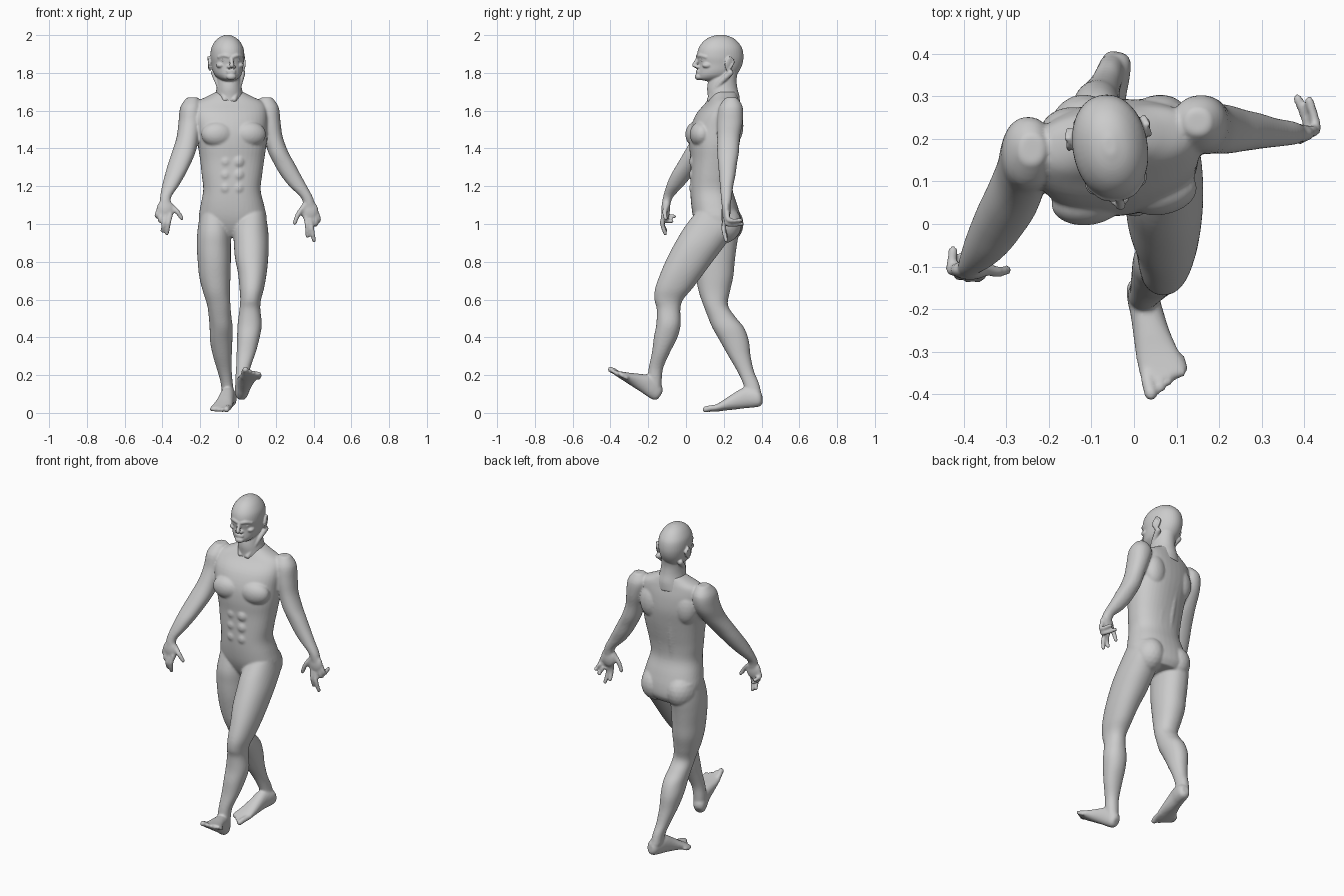
import bpy, bmesh, math
from mathutils import Vector, Matrix

def spline(rows, steps):
    """Catmull-Rom through equal-length tuples."""
    out = []
    for i in range(len(rows) - 1):
        p = [rows[max(i - 1, 0)], rows[i], rows[i + 1], rows[min(i + 2, len(rows) - 1)]]
        for s in range(steps):
            t = s / steps
            out.append([0.5 * (2 * b + (c - a) * t + (2 * a - 5 * b + 4 * c - d) * t * t
                               + (3 * b - a - 3 * c + d) * t ** 3) for a, b, c, d in zip(*p)])
    return out + [list(rows[-1])]

def loft(bm, rows, power=2.0, matrix=Matrix(), n=40):
    """Rings (cx, cy, cz, rx, ry, yaw degrees) skinned along z."""
    rings = []
    for cx, cy, cz, rx, ry, yaw in spline(rows, 4):
        ring, rot = [], Matrix.Rotation(math.radians(yaw), 3, 'Z')
        for k in range(n):
            c, s = math.cos(math.tau * k / n), math.sin(math.tau * k / n)
            p = Vector((rx * math.copysign(abs(c) ** (2 / power), c),
                        ry * math.copysign(abs(s) ** (2 / power), s), 0))
            ring.append(bm.verts.new(matrix @ (rot @ p + Vector((cx, cy, cz)))))
        rings.append(ring)
    for a, b in zip(rings, rings[1:]):
        for k in range(n):
            bm.faces.new((a[k], a[(k + 1) % n], b[(k + 1) % n], b[k]))
    bm.faces.new(rings[0][::-1])
    bm.faces.new(rings[-1])

def limb(bm, rows):
    """Rows of z, x min, x max, y min, y max."""
    loft(bm, [((a + b) / 2, (c + d) / 2, z, (b - a) / 2, (d - c) / 2, 0) for z, a, b, c, d in rows], 2.15)

def ball(bm, pos, size, matrix=Matrix(), sub=3):
    m = matrix @ Matrix.Translation(pos) @ Matrix.Diagonal((*size, 1))
    bmesh.ops.create_icosphere(bm, subdivisions=sub, radius=1, matrix=m)

def tube(bm, pts, r0, r1, matrix=Matrix()):
    """Round-ended rod made of closely spaced balls."""
    path = spline(pts, 8)
    for i, p in enumerate(path):
        r = r0 + (r1 - r0) * i / (len(path) - 1)
        ball(bm, p, (r, r, r), matrix, 2)

def finish(bm, name, voxel=None, smooth=5):
    bmesh.ops.recalc_face_normals(bm, faces=bm.faces)
    for f in bm.faces:
        f.smooth = True
    me = bpy.data.meshes.new(name)
    bm.to_mesh(me)
    bm.free()
    ob = bpy.data.objects.new(name, me)
    bpy.context.collection.objects.link(ob)
    if voxel:
        m = ob.modifiers.new("fuse", 'REMESH')
        m.mode, m.voxel_size, m.use_smooth_shade = 'VOXEL', voxel, True
        m = ob.modifiers.new("soften", 'SMOOTH')
        m.factor, m.iterations = 0.5, smooth

body = bmesh.new()

# torso, twisted so one shoulder leads
loft(body, [(-.03, .18, .93, .11, .09, -5), (-.028, .178, .97, .165, .115, -5),
            (-.028, .165, 1.03, .18, .125, -4), (-.03, .15, 1.10, .168, .122, -2),
            (-.032, .135, 1.18, .152, .112, 0), (-.032, .137, 1.26, .16, .113, 3),
            (-.031, .145, 1.34, .17, .12, 6), (-.032, .15, 1.42, .182, .13, 8),
            (-.04, .158, 1.50, .192, .132, 8), (-.045, .172, 1.58, .2, .115, 8),
            (-.045, .192, 1.64, .185, .085, 8), (-.045, .2, 1.675, .12, .07, 8),
            (-.045, .205, 1.70, .07, .06, 8)], 2.3)
twist = Matrix.Translation((-.035, .15, 0)) @ Matrix.Rotation(math.radians(8), 4, 'Z')
for s in (-1, 1):
    ball(body, (s * .085, -.085, 1.475), (.088, .057, .068), twist)      # chest
    ball(body, (s * .105, .085, 1.52), (.07, .055, .1), twist)           # shoulder blade
    ball(body, (s * .088 - .03, .195 - s * .005, 1.0), (.088, .105, .105))  # buttock
    tube(body, [(s * .036 - .03, .225, 1.06), (s * .036 - .03, .213, 1.2),
                (s * .036 - .035, .235, 1.36), (s * .04 - .045, .25, 1.5)], .032, .034)
    for z in (1.19, 1.26, 1.33):                                         # abdomen
        ball(body, (s * .034 - .032, .045, z), (.034, .028, .037))

# forward leg
limb(body, [(1.06, .0, .145, .05, .26), (.98, -.025, .158, -.01, .27), (.90, -.022, .163, -.058, .215),
            (.82, -.016, .16, -.1, .155), (.74, 0, .152, -.135, .095), (.66, .008, .138, -.163, .035),
            (.60, .012, .122, -.167, -.015), (.55, .008, .118, -.155, -.03), (.47, -.002, .126, -.157, -.028),
            (.40, -.005, .115, -.17, -.045), (.32, -.007, .094, -.18, -.085), (.24, -.01, .066, -.197, -.12),
            (.18, -.014, .058, -.204, -.128), (.12, -.014, .054, -.205, -.13)])
# trailing leg
limb(body, [(1.06, -.2, -.05, .06, .28), (.96, -.215, -.038, .035, .28), (.88, -.218, -.038, .035, .268),
            (.80, -.213, -.038, .04, .258), (.72, -.205, -.04, .052, .25), (.64, -.185, -.043, .068, .232),
            (.57, -.163, -.04, .092, .222), (.51, -.155, -.035, .115, .26), (.45, -.15, -.028, .14, .308),
            (.38, -.148, -.03, .18, .333), (.30, -.132, -.033, .225, .342), (.22, -.108, -.033, .272, .36),
            (.16, -.092, -.028, .3, .385), (.10, -.085, -.02, .32, .4)])
# forward arm
limb(body, [(1.67, -.27, -.21, .14, .21), (1.62, -.305, -.19, .09, .25), (1.54, -.315, -.19, .07, .24),
            (1.46, -.325, -.205, .035, .19), (1.38, -.35, -.225, -.01, .125), (1.32, -.37, -.25, -.045, .08),
            (1.26, -.387, -.28, -.08, .035), (1.20, -.402, -.315, -.105, -.015),
            (1.14, -.413, -.355, -.122, -.07), (1.09, -.413, -.35, -.13, -.085)])
# trailing arm
limb(body, [(1.67, .12, .18, .21, .27), (1.62, .09, .215, .175, .3), (1.54, .11, .225, .165, .3),
            (1.46, .135, .237, .165, .285), (1.38, .16, .267, .165, .28), (1.32, .19, .3, .17, .27),
            (1.26, .225, .332, .175, .262), (1.20, .272, .365, .18, .25),
            (1.14, .333, .397, .185, .242), (1.09, .35, .41, .19, .235)])

def foot(heel, toe, side):
    """Foot from heel to toe tips; side picks which edge carries the big toe."""
    heel, toe = Vector(heel), Vector(toe)
    f = (toe - heel).normalized()
    up = (Vector((0, 0, 1)) - f * f.z).normalized()
    m = Matrix.Translation(heel) @ Matrix((up.cross(f) * side, up, f)).transposed().to_4x4()
    m = m @ Matrix.Scale((toe - heel).length / .325, 4)
    loft(body, [(0, .045, .003, .02, .025, 0), (0, .048, .02, .034, .044, 0), (0, .055, .06, .039, .054, 0),
                (0, .057, .10, .04, .055, 0), (.002, .043, .16, .045, .042, 0), (.001, .03, .21, .052, .029, 0),
                (-.002, .02, .25, .057, .02, 0), (-.003, .014, .28, .054, .013, 0)], 2.2, m)
    for i in range(5):
        r = .017 if i == 0 else .0135 - .0007 * i
        v, u = .04 - .0225 * i - (.004 if i else 0), .31 - .013 * i
        tube(body, [(v * .9, r + .004, .23), (v, r + .004, u - .03), (v, r, u)], r, r, m)

foot((.017, -.158, .055), (.082, -.41, .224), -1)
foot((-.035, .41, .033), (-.102, .098, 0), 1)

# hands: palm, thumb, two straight fingers, two curled fingers
def hand(palm, fingers):
    ball(body, palm, (.047, .023, .056))
    for k, path in enumerate(fingers):
        tube(body, path, .016 if k == 0 else .0145, .0115)

hand((-.385, -.108, 1.075),
     [[(-.36, -.1, 1.1), (-.322, -.112, 1.065), (-.298, -.108, 1.03)],
      [(-.358, -.117, 1.05), (-.368, -.125, 1.0), (-.376, -.11, .95)],
      [(-.383, -.118, 1.04), (-.392, -.125, 1.0), (-.4, -.108, .965)],
      [(-.406, -.115, 1.05), (-.412, -.118, 1.02), (-.405, -.075, 1.015)],
      [(-.42, -.108, 1.07), (-.43, -.105, 1.045), (-.425, -.062, 1.04)]])
hand((.378, .213, 1.07),
     [[(.355, .205, 1.1), (.318, .2, 1.05), (.3, .2, 1.005)],
      [(.36, .208, 1.04), (.366, .2, .985), (.368, .213, .935)],
      [(.38, .208, 1.03), (.392, .2, .97), (.402, .213, .912)],
      [(.402, .213, 1.05), (.413, .22, 1.0), (.385, .295, 1.0)],
      [(.415, .218, 1.06), (.428, .228, 1.02), (.412, .29, 1.02)]])
finish(body, "body", .0065)

# head and neck, turned slightly
turn = Matrix.Translation((-.055, .175, 0)) @ Matrix.Rotation(math.radians(10), 4, 'Z')
head = bmesh.new()
loft(head, [(0, .01, 1.752, .025, .045, 0), (0, -.02, 1.765, .045, .085, 0), (0, -.013, 1.785, .066, .102, 0),
            (0, -.003, 1.81, .077, .111, 0), (0, .006, 1.845, .083, .118, 0), (0, .006, 1.885, .088, .124, 0),
            (0, .007, 1.93, .084, .116, 0), (0, .007, 1.965, .066, .092, 0), (0, .008, 1.988, .042, .06, 0),
            (0, .008, 2.001, .012, .02, 0)], 2.1, turn)
loft(head, [(-.045, .2, 1.62, .1, .085, 0), (-.045, .2, 1.67, .078, .084, 0), (-.047, .192, 1.72, .067, .08, 0),
            (-.05, .195, 1.77, .063, .073, 0), (-.055, .215, 1.83, .058, .065, 0)])
tube(head, [(0, -.112, 1.885), (0, -.123, 1.86), (0, -.133, 1.84)], .009, .0125, turn)   # nose
ball(head, (0, -.112, 1.762 + .018), (.026, .018, .018), turn)                            # chin
for z in (1.811, 1.801):                                                                  # lips
    ball(head, (0, -.112, z), (.026, .012, .0055), turn)
for s in (-1, 1):
    ball(head, (s * .013, -.117, 1.832), (.01, .014, .009), turn)                         # nostril
    tube(head, [(s * .012, -.112, 1.886), (s * .035, -.105, 1.892), (s * .06, -.08, 1.884)], .011, .01, turn)
    ball(head, (s * .052, -.072, 1.84), (.022, .028, .016), turn)                         # cheekbone
    tilt = turn @ Matrix.Translation((s * .09, .035, 1.85)) @ Matrix.Rotation(-.2, 4, 'X') \
        @ Matrix.Rotation(s * .35, 4, 'Z')
    ball(head, (0, 0, 0), (.009, .023, .035), tilt)                                       # ear
    tube(head, [(s * .006, .0, .033), (s * .008, .022, .015), (s * .006, .014, -.018), (0, 0, -.034)],
         .007, .007, tilt)
    tube(head, [(s * .075 - .052, .235, 1.80), (s * .055 - .048, .175, 1.74), (s * .025 - .045, .125, 1.66)],
         .017, .015)                                                                      # neck muscle
finish(head, "head", .0045, 3)

eyes = bmesh.new()
for s in (-1, 1):
    ball(eyes, (s * .035, -.09, 1.868), (.016, .016, .012), turn)
finish(eyes, "eyes")
